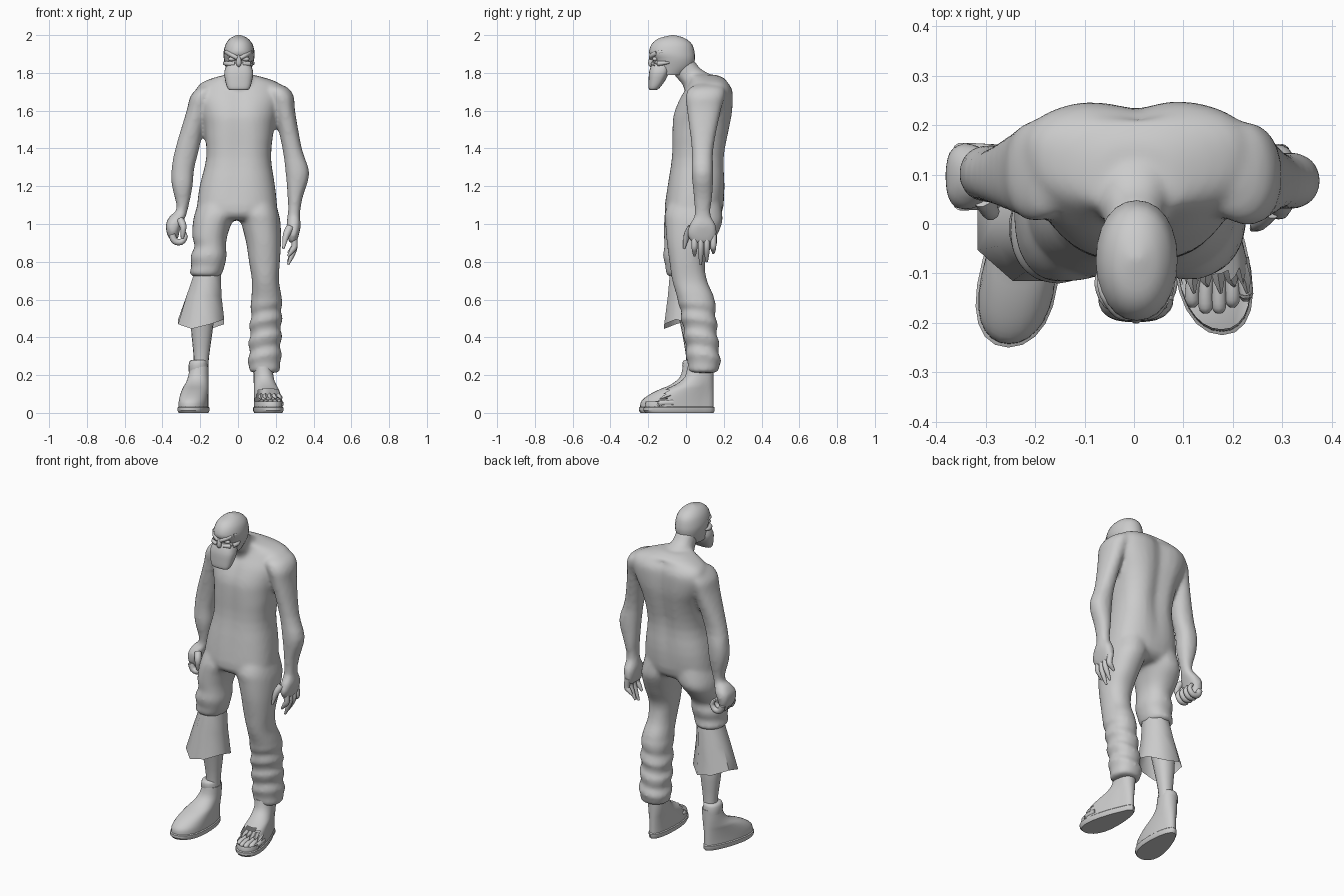
import bpy, bmesh, math
from mathutils import Vector

grey = bpy.data.materials.new("plain_grey")
grey.diffuse_color = (0.6, 0.6, 0.6, 1)


def finish(name, bm, angle=50):
    bmesh.ops.recalc_face_normals(bm, faces=bm.faces)
    me = bpy.data.meshes.new(name)
    bm.to_mesh(me)
    bm.free()
    me.materials.append(grey)
    ob = bpy.data.objects.new(name, me)
    bpy.context.collection.objects.link(ob)
    bpy.ops.object.select_all(action='DESELECT')
    ob.select_set(True)
    bpy.context.view_layer.objects.active = ob
    bpy.ops.object.shade_smooth_by_angle(angle=math.radians(angle))
    return ob


def spline(rows, steps):
    """Smoothly interpolate rows of numbers."""
    out = []
    for i in range(len(rows) - 1):
        a, b, c, d = (rows[max(0, min(len(rows) - 1, i + k))] for k in (-1, 0, 1, 2))
        for s in range(steps):
            t = s / steps
            out.append([q + 0.5 * t * (r - p + t * (2*p - 5*q + 4*r - w + t * (3*(q - r) + w - p)))
                        for p, q, r, w in zip(a, b, c, d)])
    return out + [list(rows[-1])]


def bridge(bm, rings, caps=True):
    n = len(rings[0])
    for a, b in zip(rings, rings[1:]):
        for i in range(n):
            j = (i + 1) % n
            bm.faces.new((a[i], a[j], b[j], b[i]))
    if caps:
        bm.faces.new(rings[0])
        bm.faces.new(rings[-1])


def loft(name, rows, n=24, power=2.2, steps=3, shape=None, angle=50, cut=None):
    """Stack of rounded horizontal sections: z, x min, x max, y min, y max."""
    bm = bmesh.new()
    rings = []
    for z, x0, x1, y0, y1 in spline(rows, steps):
        ring = []
        for i in range(n):
            a = 2 * math.pi * i / n
            c, s = math.cos(a), math.sin(a)
            e = 2 / power
            p = Vector(((x0 + x1) / 2 + (x1 - x0) / 2 * math.copysign(abs(c) ** e, c),
                        (y0 + y1) / 2 + (y1 - y0) / 2 * math.copysign(abs(s) ** e, s), z))
            ring.append(bm.verts.new(shape(p, c, s) if shape else p))
        rings.append(ring)
    bridge(bm, rings)
    if cut:
        bmesh.ops.delete(bm, geom=[f for f in bm.faces if cut(f.calc_center_median())], context='FACES')
    return finish(name, bm, angle)


def tube(name, pts, n=10, steps=3):
    """Round tapered limb through points: x, y, z, radius."""
    bm = bmesh.new()
    path = spline(pts, steps)
    rings = []
    for k, (x, y, z, r) in enumerate(path):
        d = Vector(path[min(k + 1, len(path) - 1)][:3]) - Vector(path[max(k - 1, 0)][:3])
        d.normalize()
        ref = Vector((0, 1, 0)) if abs(d.y) < 0.8 else Vector((1, 0, 0))
        u = d.cross(ref).normalized()
        v = d.cross(u)
        rings.append([bm.verts.new(Vector((x, y, z)) + r * (u * math.cos(2*math.pi*i/n) + v * math.sin(2*math.pi*i/n)))
                      for i in range(n)])
    bridge(bm, rings)
    return finish(name, bm)


def ball(name, loc, size):
    bm = bmesh.new()
    bmesh.ops.create_uvsphere(bm, u_segments=14, v_segments=8, radius=1)
    for v in bm.verts:
        v.co = Vector([l + c * s for l, c, s in zip(loc, v.co, size)])
    return finish(name, bm)


# Torso: spine groove, and a back broader than the chest
def torso_shape(p, c, s):
    k = math.exp(-(p.x / 0.05) ** 2) * max(0, min(1, (p.z - 1.1) / 0.3)) * (p.z < 1.76)
    p.y -= 0.022 * k * s if s > 0 else 0.01 * k * s
    p.x *= 1 + 0.13 * s * max(0, min(1, (p.z - 1.45) / 0.15))
    return p


# Gathered cloth folds: a wave down the shin, sloping from one side to the other
def fold_shape(p, c, s):
    k = max(0, min(1, (.62 - p.z) / .1)) * max(0, min(1, (p.z - .23) / .06))
    bulge = .008 * k * math.cos(2 * math.pi * (p.z - .29) / .095)
    return p + Vector((bulge * c, bulge * s, k * (.018 * c - .014 * s)))


torso = loft("torso", [(1.02, -.16, .15, -.07, .14), (1.06, -.215, .205, -.112, .19), (1.2, -.203, .196, -.1, .208),
                       (1.35, -.168, .175, -.08, .208), (1.5, -.178, .19, -.077, .235), (1.58, -.2, .21, -.07, .25),
                       (1.66, -.225, .235, -.038, .254), (1.71, -.22, .235, -.008, .25), (1.745, -.195, .215, .012, .23),
                       (1.77, -.14, .155, .018, .205), (1.79, -.07, .08, .0, .16)],
             n=36, power=2.5, shape=torso_shape)
neck = loft("neck", [(1.68, -.1, .1, .0, .2), (1.74, -.08, .085, -.02, .19), (1.78, -.064, .068, -.055, .15),
                     (1.82, -.056, .062, -.075, .08), (1.87, -.055, .06, -.09, .04)])
right_arm = loft("right_arm", [(1.04, -.35, -.275, .06, .14), (1.09, -.325, -.262, .065, .135), (1.2, -.35, -.24, .045, .155),
                               (1.29, -.352, -.232, .045, .16), (1.4, -.332, -.205, .04, .155), (1.6, -.272, -.16, .015, .195),
                               (1.67, -.255, -.14, .005, .21), (1.715, -.22, -.13, .02, .205), (1.74, -.19, -.14, .08, .17)])
left_arm = loft("left_arm", [(1.0, .255, .33, .04, .14), (1.07, .265, .33, .045, .13), (1.15, .262, .345, .04, .14),
                             (1.27, .252, .378, .03, .145), (1.4, .235, .338, .03, .145), (1.6, .19, .302, .005, .185),
                             (1.67, .16, .297, -.002, .205), (1.715, .14, .272, .012, .205), (1.74, .15, .225, .06, .17)])
right_palm = loft("right_palm", [(.92, -.365, -.315, .05, .15), (.96, -.38, -.31, .03, .16), (1.01, -.38, -.29, .03, .165),
                                 (1.055, -.35, -.27, .06, .14)], n=16, power=2.6)
left_palm = loft("left_palm", [(.9, .27, .31, .03, .15), (.94, .262, .322, .005, .165), (.99, .258, .332, .015, .16),
                               (1.035, .265, .328, .042, .135)], n=16, power=2.5)
left_leg = loft("left_trouser_leg", [(.212, .085, .205, .035, .145), (.225, .06, .222, .012, .172), (.29, .056, .226, .004, .18),
                                     (.45, .062, .23, -.018, .165), (.6, .07, .232, -.045, .152), (.7, .073, .217, -.073, .112),
                                     (.8, .058, .222, -.088, .102), (.9, .043, .228, -.102, .147), (1.0, .018, .226, -.11, .19),
                                     (1.06, .0, .215, -.112, .192), (1.14, .0, .19, -.08, .18)], steps=6, shape=fold_shape)
right_leg = loft("right_trouser_leg", [(.72, -.225, -.095, -.08, .06), (.735, -.255, -.085, -.105, .09), (.78, -.247, -.07, -.11, .085),
                                       (.83, -.252, -.06, -.122, .1), (.88, -.23, -.063, -.115, .1), (.93, -.242, -.058, -.117, .13),
                                       (1.0, -.24, -.035, -.117, .185), (1.06, -.228, .0, -.112, .192), (1.14, -.2, .0, -.08, .18)])

# Weld the body parts into one smooth skin
bpy.ops.object.select_all(action='DESELECT')
for ob in (torso, neck, right_arm, left_arm, right_palm, left_palm, left_leg, right_leg):
    ob.select_set(True)
bpy.context.view_layer.objects.active = torso
bpy.ops.object.join()
torso.name = "body"
remesh = torso.modifiers.new("weld", 'REMESH')
remesh.mode = 'VOXEL'
remesh.voxel_size = 0.011
remesh.use_smooth_shade = True
relax = torso.modifiers.new("relax", 'SMOOTH')
relax.factor = 0.5
relax.iterations = 8

# Head, jaw mask and face
loft("cranium", [(1.79, -.055, .06, -.16, -.01), (1.83, -.066, .074, -.165, .035), (1.87, -.074, .085, -.172, .047),
                 (1.905, -.077, .088, -.196, .046), (1.95, -.066, .078, -.183, .033), (1.98, -.045, .055, -.15, .0),
                 (1.995, -.02, .028, -.1, -.04), (2.0, -.004, .012, -.075, -.065)], power=2.1)
loft("jaw", [(1.71, -.045, .052, -.192, -.155), (1.72, -.056, .063, -.198, -.14), (1.76, -.068, .075, -.198, -.11),
             (1.81, -.072, .08, -.194, -.088), (1.862, -.05, .058, -.175, -.09)], power=2.7)
tube("nose", [(.004, -.178, 1.9, .01), (.004, -.188, 1.85, .014), (.004, -.18, 1.835, .006)])
for s in (-1, 1):
    tube("brow", [(.004 + s * .008, -.186, 1.878, .01), (.004 + s * .035, -.178, 1.894, .013),
                  (.004 + s * .063, -.14, 1.91, .012), (.004 + s * .074, -.11, 1.908, .005)])
    ball("eye", (.004 + s * .037, -.164, 1.873), (.02, .014, .012))
    tube("cheekbone", [(.004 + s * .02, -.176, 1.848, .01), (.004 + s * .055, -.16, 1.848, .013),
                       (.004 + s * .074, -.12, 1.852, .011), (.004 + s * .07, -.085, 1.855, .004)])

# Right hand: fingers curled into a fist
for i in range(4):
    y = .045 + i * .034
    tube("right_finger", [(-.35, y, .945, .018), (-.335, y, .91, .018), (-.3, y, .905, .016),
                          (-.28, y, .935, .014), (-.297, y, .965, .01)])
tube("right_thumb", [(-.305, .05, 1.02, .02), (-.29, .025, .985, .018), (-.295, .03, .925, .008)])

# Left hand: fingers hanging open
for y, zt in ((.045, .83), (.078, .785), (.11, .8), (.145, .845)):
    tube("left_finger", [(.292, y, .94, .018), (.3, y, .885, .016), (.287, y, (.89 + zt) / 2, .014), (.265, y, zt, .006)])
tube("left_thumb", [(.275, .03, .98, .022), (.255, .005, .94, .018), (.24, -.01, .87, .006)])

# Torn flare hanging over the bare right shin
bm = bmesh.new()
rings = []
for z, rx, ry, cx in ((.78, .07, .075, -.16), (.73, .078, .085, -.163), (.62, .1, .095, -.18), (.47, .132, .116, -.195)):
    rings.append([bm.verts.new((cx + rx * math.cos(a), -.008 + ry * math.sin(a),
                                z + (.025 * math.cos(2 * a + .8) if z < .5 else 0)))
                  for a in [2 * math.pi * (i + .5) / 8 for i in range(8)]])
bridge(bm, rings, caps=False)
finish("torn_trouser_flare", bm)
loft("right_shin", [(.2, -.235, -.16, .0, .085), (.3, -.235, -.153, .0, .08), (.47, -.25, -.13, -.03, .09),
                    (.56, -.235, -.125, -.05, .08), (.75, -.22, -.11, -.07, .06)], n=16)


# Boots: the toe end drifts outwards and is wider than the heel
def boot_shape(side):
    def f(p, c, s):
        k = max(0, .1 - p.y) * max(0, min(1, (.24 - p.z) / .1))
        p.x += side * k * .14 + c * k * .13
        return p
    return f


def torn_front(p):
    return p.y < -.105 and p.z > .056


for side, name, x0, y0, y1 in ((-1, "right", -.26, -.25, .107), (1, "left", .078, -.225, .152)):
    x1 = x0 + .11
    f = boot_shape(side)
    loft(name + "_sole", [(0, x0 + .006, x1 - .006, y0 + .01, y1 - .007), (.012, x0, x1, y0, y1), (.028, x0, x1, y0, y1),
                          (.034, x0 + .006, x1 - .006, y0 + .01, y1 - .007)], steps=1, angle=35, shape=f)
    loft(name + "_boot", [(z, x0 + .005, x1 - .005, y0 + dy, y1 - .006) for z, dy in
                          ((.03, .007), (.06, .012), (.09, .045), (.12, .1), (.15, .17), (.19, .218), (.245, .233))],
         n=32, shape=f, cut=torn_front if side > 0 else None)
loft("right_boot_collar", [(.22, -.262, -.157, -.015, .1), (.25, -.262, -.16, -.02, .1), (.275, -.255, -.163, -.015, .095),
                           (.28, -.24, -.17, .0, .085)], steps=2, n=16)

# Bare toes and torn strips inside the opening of the left boot
for i in range(5):
    x = .118 + i * .027
    tip = -.185 + .012 * abs(i - 1.5)
    tube("left_toe", [(x * .8 + .035, -.07, .055, .018), (x, -.13, .052, .015), (x, tip + .012, .044, .015), (x, tip, .04, .007)])
    tube("torn_strip", [(x * .85 + .022, -.085, .092, .016), (x, -.115, .082, .011), (x + .004, -.14 + .014 * (i % 2), .073, .003)],
         n=4, steps=1)
